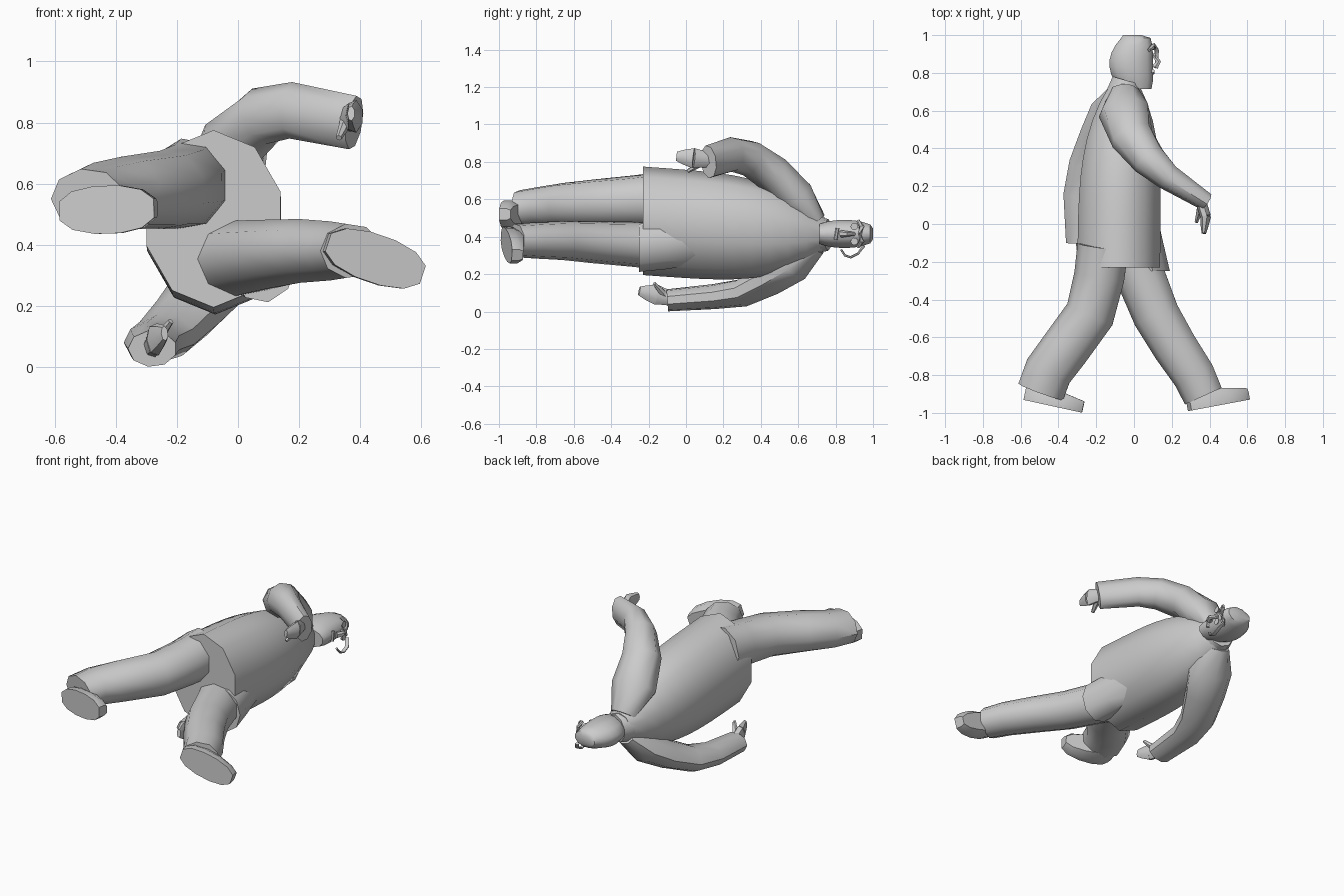
import bpy, bmesh, math
from mathutils import Vector

old = bpy.data.objects.get("Cube")
if old:
    bpy.data.objects.remove(old, do_unlink=True)

grey = bpy.data.materials.new("plain grey")
grey.use_nodes = True
colour = (.6, .6, .6, 1)
grey.diffuse_color = colour
grey.node_tree.nodes["Principled BSDF"].inputs["Base Color"].default_value = colour

BODY_AXIS = Vector((0, 1, 0))
SIDEWAYS = Vector((0, 0, 1))


def skin(name, loops, angle=48):
    """Join equal loops of points into a closed, capped mesh object."""
    bm = bmesh.new()
    rings = [[bm.verts.new(point) for point in loop] for loop in loops]
    for near, far in zip(rings, rings[1:]):
        for k in range(len(near)):
            bm.faces.new((near[k - 1], near[k], far[k], far[k - 1]))
    bm.faces.new(rings[0])
    bm.faces.new(rings[-1])
    bmesh.ops.recalc_face_normals(bm, faces=bm.faces)
    mesh = bpy.data.meshes.new(name)
    bm.to_mesh(mesh)
    bm.free()
    mesh.materials.append(grey)
    part = bpy.data.objects.new(name, mesh)
    bpy.context.collection.objects.link(part)
    bpy.ops.object.select_all(action='DESELECT')
    bpy.context.view_layer.objects.active = part
    part.select_set(True)
    bpy.ops.object.shade_smooth_by_angle(angle=math.radians(angle))


def ellipse(centre, axis, depth, width, sides):
    """Ring across an axis: depth runs front to back, width runs sideways."""
    axis = axis.normalized()
    across = SIDEWAYS.cross(axis).normalized()
    beside = axis.cross(across)
    turns = [math.tau * (k + .5) / sides for k in range(sides)]
    return [centre + across * depth * math.cos(a) + beside * width * math.sin(a) for a in turns]


def limb(name, path, start, end, sides=9, axis=None, root=1):
    """Tube along a path whose (depth, width) tapers from start to end; root scales the first ring."""
    path = [Vector(point) for point in path]
    last = len(path) - 1
    loops = []
    for i, centre in enumerate(path):
        along = axis or path[min(i + 1, last)] - path[max(i - 1, 0)]
        size = Vector(start).lerp(Vector(end), i / last) * (1 if i else root)
        loops.append(ellipse(centre, along, size.x, size.y, sides))
    skin(name, loops)


def shoe(name, heel, toe, width):
    """Flat oval sole with a tapered upper that slopes down to the toe."""
    heel, toe = Vector(heel), Vector(toe)
    forward = toe - heel
    side = (SIDEWAYS - forward * SIDEWAYS.dot(forward) / forward.length_squared).normalized()
    up = side.cross(forward).normalized()
    loops = []
    for lift, narrow in ((0, 1), (.04, 1), (.12, .7)):
        loop = []
        for k in range(12):
            turn = math.tau * (k + .5) / 12
            along = .5 - .5 * math.cos(turn)
            reach = math.copysign(abs(math.sin(turn)) ** .7, math.sin(turn))
            height = lift * (1 - .5 * along * (narrow < 1))
            loop.append(heel + forward * along + side * reach * width * narrow + up * height)
        loops.append(loop)
    skin(name, loops, 35)


def hand(name, wrist, knuckles, tip, thumb_tip):
    """Closed mitten of palm and fingers with a separate thumb."""
    wrist, knuckles, tip, thumb_tip = map(Vector, (wrist, knuckles, tip, thumb_tip))
    limb(name + "_palm", (wrist, wrist.lerp(knuckles, .6), knuckles), (.03, .04), (.03, .055), 7)
    limb(name + "_fingers", (knuckles, knuckles.lerp(tip, .6), tip), (.03, .055), (.012, .025), 7)
    limb(name + "_thumb", (wrist.lerp(knuckles, .3), thumb_tip), (.024, .024), (.01, .01), 6)


# Jacket: straight body that rounds in over the shoulders to the neck
jacket = []
for i in range(11):
    t = i / 10
    close = 1 - t ** 4
    centre = Vector((-.08 + .03 * t * t, -.23 + .97 * t, .485 - .07 * t))
    jacket.append(ellipse(centre, BODY_AXIS, .08 + .15 * close, .09 + .2 * close, 10))
skin("jacket", jacket)
limb("jacket_front_flap", ((.08, -.25, .34), (.05, -.1, .36), (.01, .1, .4)), (.11, .13), (.1, .14),
     axis=BODY_AXIS)

# Trouser legs
limb("front_leg", ((-.03, -.12, .35), (.04, -.28, .36), (.12, -.48, .37), (.22, -.65, .38),
                   (.32, -.8, .38), (.37, -.91, .38)), (.14, .13), (.11, .09))
limb("rear_leg", ((-.16, -.12, .6), (-.18, -.28, .59), (-.23, -.48, .58), (-.36, -.66, .57),
                  (-.45, -.78, .56), (-.49, -.89, .55)), (.14, .15), (.13, .1))

# Shoes
shoe("front_shoe", (.29, -.99, .41), (.61, -.93, .3), .08)
shoe("rear_shoe", (-.59, -.93, .51), (-.27, -1, .52), .08)

# Sleeves
limb("forward_sleeve", ((-.05, .7, .48), (-.05, .59, .61), (-.01, .46, .74), (.08, .34, .82),
                        (.18, .25, .84), (.38, .12, .8)), (.16, .11), (.05, .09), root=.5)
limb("backward_sleeve", ((-.06, .7, .35), (-.1, .58, .25), (-.17, .45, .17), (-.24, .3, .1),
                         (-.28, .15, .08), (-.28, -.1, .06)), (.15, .1), (.08, .06), root=.5)

# Hands
hand("forward", (.35, .14, .81), (.38, .04, .82), (.37, -.05, .83), (.33, .01, .75))
hand("backward", (-.28, -.08, .07), (-.27, -.16, .09), (-.24, -.25, .11), (-.22, -.17, .15))

# Collar, higher at the nape
limb("collar", ((-.05, .69, .41), (-.04, .76, .41)), (.1, .1), (.08, .085), 10, Vector((.28, 1, 0)))

# Head: full skull on a squared jaw, with a broad crown
head = []
for i in range(8):
    t = i / 7
    swell = math.sin(math.pi * (.14 + .74 * t)) ** .4
    centre = Vector((.01 - .025 * math.sin(math.pi * t), .715 + .27 * t, .415))
    head.append(ellipse(centre, BODY_AXIS, .12 * swell, .078 * swell, 12))
head.append(ellipse(Vector((-.01, 1, .415)), BODY_AXIS, .05, .03, 12))
skin("head", head)

# Face
FACE = .415
limb("nose", ((.1, .9, FACE), (.13, .86, FACE), (.11, .83, FACE)), (.01, .01), (.02, .02), 6)
limb("chin", ((.06, .72, FACE), (.08, .74, FACE), (.07, .78, FACE)), (.02, .03), (.02, .04), 6, BODY_AXIS)
limb("mouth", ((.1, .8, FACE - .03), (.1, .81, FACE + .03)), (.01, .01), (.01, .01), 6)
for side in (-1, 1):
    eye = FACE + side * .04
    limb("eyebrow", ((.1, .93, FACE), (.1, .94, eye), (.08, .92, FACE + side * .07)), (.02, .01), (.01, .01), 6)
    limb("spectacle_lens", ((.11, .9, eye), (.115, .9, eye)), (.02, .02), (.02, .02))

# Loose strap hanging beside the face
limb("face_strap", ((.1, .95, .35), (.12, .92, .31), (.12, .88, .29), (.12, .85, .3), (.11, .83, .33)),
     (.014, .007), (.01, .006), 6)
